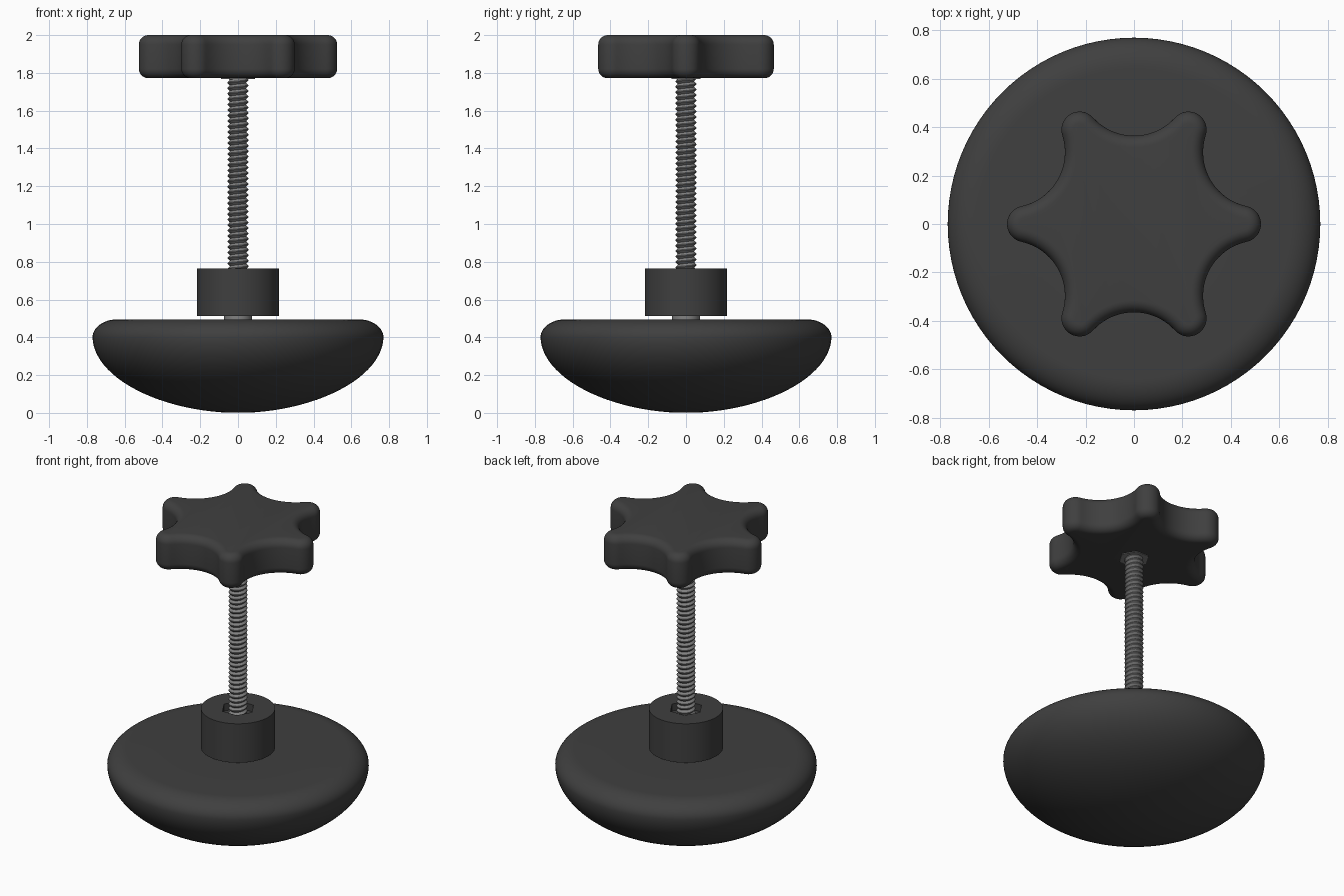
import bpy, bmesh, math
from math import sin, cos, pi

if "Cube" in bpy.data.objects:
    bpy.data.objects.remove(bpy.data.objects["Cube"], do_unlink=True)


def material(name, value):
    m = bpy.data.materials.new(name)
    m.use_nodes = True
    color = (value, value, value, 1)
    m.diffuse_color = color
    m.node_tree.nodes["Principled BSDF"].inputs["Base Color"].default_value = color
    return m


plastic = material("dark plastic", 0.05)
steel = material("grey steel", 0.22)


def finish(name, bm, mat, angle=35):
    bmesh.ops.recalc_face_normals(bm, faces=bm.faces)
    mesh = bpy.data.meshes.new(name)
    bm.to_mesh(mesh)
    bm.free()
    mesh.materials.append(mat)
    ob = bpy.data.objects.new(name, mesh)
    bpy.context.collection.objects.link(ob)
    bpy.ops.object.select_all(action='DESELECT')
    ob.select_set(True)
    bpy.context.view_layer.objects.active = ob
    bpy.ops.object.shade_smooth_by_angle(angle=math.radians(angle))
    return ob


def loft(name, rings, mat, angle=35):
    """Skin a stack of equal-length closed rings and cap both ends."""
    bm = bmesh.new()
    loops = [[bm.verts.new(p) for p in ring] for ring in rings]
    n = len(loops[0])
    for a, b in zip(loops, loops[1:]):
        for i in range(n):
            j = (i + 1) % n
            bm.faces.new((a[i], a[j], b[j], b[i]))
    bm.faces.new(loops[0])
    bm.faces.new(loops[-1])
    return finish(name, bm, mat, angle)


def circle(r, z, n=96):
    return [(r * cos(2 * pi * i / n), r * sin(2 * pi * i / n), z) for i in range(n)]


def hexagon(r, z, n=96):
    """Hexagon sampled with the same count as a circle."""
    pts = []
    for i in range(n):
        a = 2 * pi * i / n
        d = r * cos(pi / 6) / cos(a % (pi / 3) - pi / 6)
        pts.append((d * cos(a), d * sin(a), z))
    return pts


# Domed foot: elliptical underside, rounded rim, flat top
rim, rim_z, top_z = 0.77, 0.40, 0.495
profile = []
for i in range(1, 25):
    t = i / 24 * pi / 2
    profile.append((rim * sin(t) ** 1.04, rim_z * (1 - cos(t) ** 1.04)))
for i in range(1, 13):
    t = i / 12 * pi / 2
    profile.append((rim - 0.13 * (1 - cos(t)), rim_z + (top_z - rim_z) * sin(t)))
profile += [(0.4, top_z), (0.1, top_z)]
loft("domed_foot", [circle(r, z) for r, z in profile], plastic)

# Shoulder between the foot and the collar
loft("shoulder", [circle(0.073, 0.48), circle(0.073, 0.53)], steel)

# Collar with a hexagonal socket in its top
loft("collar", [circle(0.218, 0.512), circle(0.218, 0.765),
                hexagon(0.1, 0.765), hexagon(0.1, 0.72)], plastic)


# Threaded rod: one continuous helical ridge
def threaded_rod(z0, z1, pitch, root, crest, n=24):
    bm = bmesh.new()
    turns = round((z1 - z0) / pitch)
    rows = []
    for i in range(turns * n + 1):
        a = 2 * pi * i / n
        z = z0 + pitch * i / n
        rows.append([bm.verts.new((r * cos(a), r * sin(a), z + dz))
                     for r, dz in ((root, 0), (crest, pitch * 0.42),
                                   (crest, pitch * 0.58))])
    for i in range(len(rows) - 1):
        a, b = rows[i], rows[i + 1]
        for k in range(2):
            bm.faces.new((a[k], b[k], b[k + 1], a[k + 1]))
        if i + n + 1 < len(rows):
            c, d = rows[i + n], rows[i + n + 1]
            bm.faces.new((a[2], b[2], d[0], c[0]))
    finish("threaded_rod", bm, steel, 30)


threaded_rod(0.53, 1.88, 0.029, 0.043, 0.055)


# Star knob outline: six round tips joined by tangent scallops
tip_d, tip_r, cut_r = 0.45, 0.075, 0.228
cut_d = 0.365 + cut_r


def star(inset, z):
    tip, cut = tip_r - inset, cut_r + inset
    # Direction from a tip centre to the next scallop centre
    sx, sy = cut_d * cos(pi / 6), cut_d * sin(pi / 6)
    join = math.atan2(sy, sx - tip_d)
    half = pi + join - pi / 6
    pts = []
    for k in range(6):
        base = k * pi / 3
        for i in range(17):
            a = base + join * (i / 8 - 1)
            pts.append((tip_d * cos(base) + tip * cos(a),
                        tip_d * sin(base) + tip * sin(a), z))
        mid = base + pi / 6
        spread = half - pi
        for i in range(1, 20):
            a = mid + pi + spread * (1 - i / 10)
            a = mid + pi + spread * (i / 10 - 1) * -1
            pts.append((cut_d * cos(mid) + cut * cos(a),
                        cut_d * sin(mid) + cut * sin(a), z))
    return pts


low, high, round_r, steps = 1.772, 2.0, 0.05, 8
rings = []
for i in range(steps + 1):
    t = i / steps * pi / 2
    rings.append(star(round_r * (1 - sin(t)), low + round_r * (1 - cos(t))))
for i in range(steps + 1):
    t = i / steps * pi / 2
    rings.append(star(round_r * (1 - cos(t)), high - round_r * (1 - sin(t))))
loft("star_knob", rings, plastic)

# Hexagonal nut set into the underside of the knob
loft("knob_nut", [hexagon(0.09, 1.768), hexagon(0.09, 1.82)], steel)
